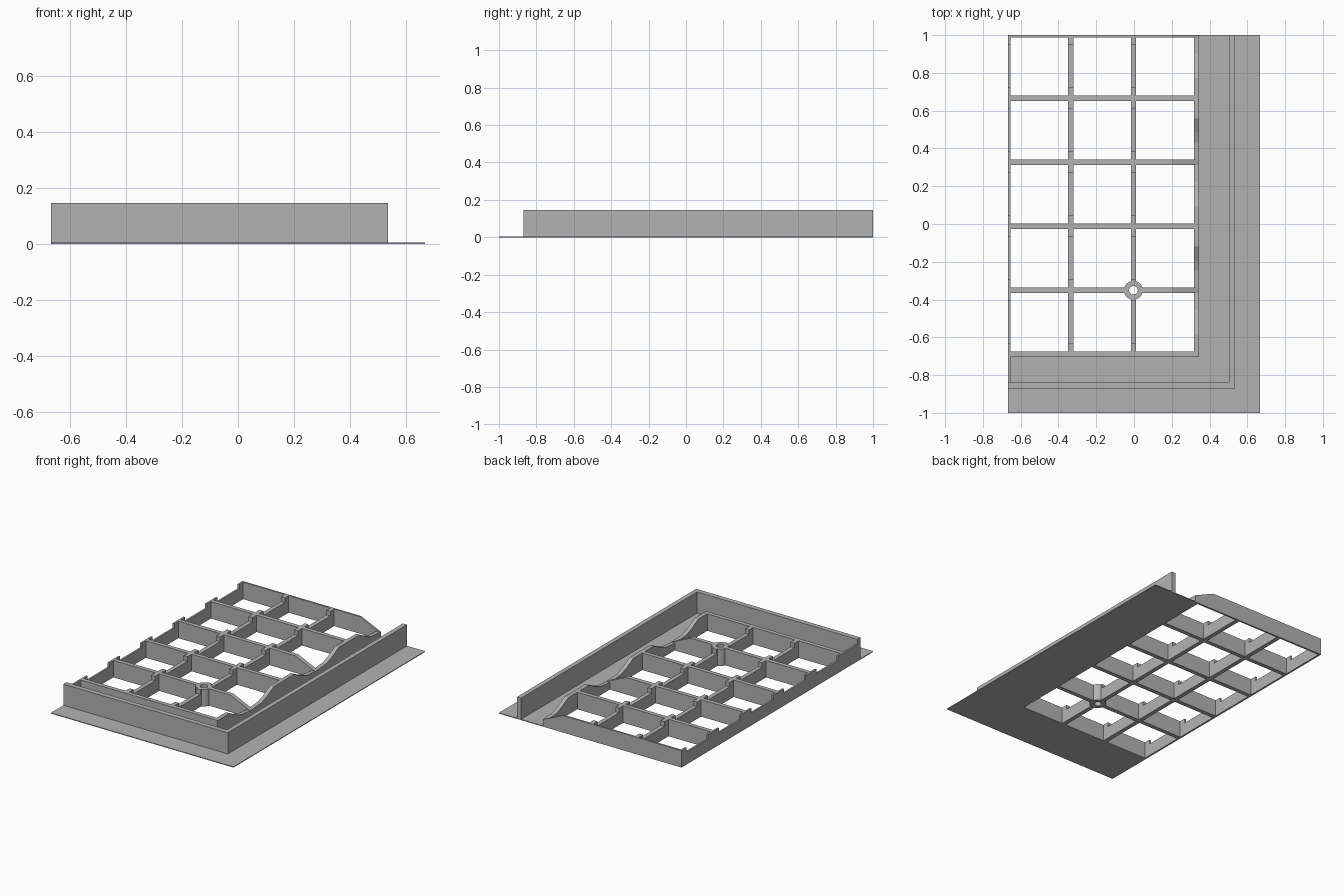
import bpy, bmesh, math

cube = bpy.data.objects.get("Cube")
if cube:
    bpy.data.objects.remove(cube, do_unlink=True)

grey = bpy.data.materials.new("plain_grey")
grey.use_nodes = True
COLOR = (0.45, 0.45, 0.45, 1)
grey.diffuse_color = COLOR
grey.node_tree.nodes["Principled BSDF"].inputs["Base Color"].default_value = COLOR

# Main dimensions
X0, X1 = -0.667, 0.667
GRID_X, GRID_Y = 0.345, -0.705
PLATE, WALL, RIB = 0.005, 0.145, 0.112
NOTCH, LOW = 0.082, 0.047
HALF, THIN, PITCH = 0.014, 0.012, 0.339
ROWS = [0.666 - PITCH * i for i in range(5)]
COLS = [-0.335, -0.003]


def finish(name, bm):
    bmesh.ops.recalc_face_normals(bm, faces=bm.faces)
    mesh = bpy.data.meshes.new(name)
    bm.to_mesh(mesh)
    bm.free()
    mesh.materials.append(grey)
    obj = bpy.data.objects.new(name, mesh)
    bpy.context.collection.objects.link(obj)
    return obj


def prism(name, outline, axis, lo, hi):
    """Extrude a 2D outline along an axis between lo and hi."""
    place = {"x": lambda a, b, t: (t, a, b),
             "y": lambda a, b, t: (a, t, b),
             "z": lambda a, b, t: (a, b, t)}[axis]
    bm = bmesh.new()
    face = bm.faces.new([bm.verts.new(place(a, b, lo)) for a, b in outline])
    moved = bmesh.ops.extrude_face_region(bm, geom=[face])["geom"]
    step = place(0, 0, hi - lo)
    bmesh.ops.translate(bm, vec=step,
                        verts=[v for v in moved if isinstance(v, bmesh.types.BMVert)])
    return finish(name, bm)


def ell(x_in, y_in, x_out, y_out):
    """L-shaped outline following the front and left sides."""
    return [(X0, y_out), (x_out, y_out), (x_out, 1), (x_in, 1), (x_in, y_in), (X0, y_in)]


def cylinder(name, radius, z0, z1):
    ring = [math.tau * i / 32 for i in range(32)]
    return prism(name, [(COLS[1] + radius * math.cos(a), ROWS[3] + radius * math.sin(a))
                        for a in ring], "z", z0, z1)


# Thin flange and tall outer wall
prism("base_flange", ell(GRID_X - 0.01, GRID_Y + 0.01, X1, -1), "z", 0, PLATE)
prism("outer_wall", ell(0.505, -0.837, 0.535, -0.87), "z", 0, WALL)


# Lengthwise ribs, with a shallow notch in the middle of each cell
def notched(y_start):
    pts = [(1, 0), (1, RIB)]
    for row in ROWS:
        mid = row + PITCH / 2
        pts += [(mid + 0.113, RIB), (mid + 0.113, NOTCH),
                (mid - 0.113, NOTCH), (mid - 0.113, RIB)]
    return pts + [(y_start, RIB), (y_start, 0)]


prism("edge_rib", notched(-0.86), "x", X0, X0 + THIN)
long_ribs = [prism("long_rib", notched(GRID_Y), "x", x - HALF, x + HALF) for x in COLS]

# Scalloped rib: high at alternate rows, rounded valleys between
scallop = [(1, 0), (1, LOW)]
for i, row in enumerate(ROWS):
    if i % 2 == 0:
        rise = [(0.235, 0.055), (0.18, 0.075), (0.108, RIB)]
        scallop += [(row + d, z) for d, z in rise]
        if i < 4:
            scallop += [(row - d, z) for d, z in reversed(rise)]
    else:
        scallop.append((row, LOW))
scallop += [(GRID_Y, RIB), (GRID_Y, 0)]
prism("scalloped_rib", scallop, "x", 0.318, GRID_X)

# Cross ribs: those meeting a valley slope down at the end
straight = [(X0, 0), (GRID_X, 0), (GRID_X, RIB), (X0, RIB)]
sloped = [(X0, 0), (GRID_X, 0), (GRID_X, LOW), (0.2, RIB), (X0, RIB)]
prism("back_rib", sloped, "y", 1 - THIN, 1)
cross_ribs = [prism("cross_rib", sloped if i % 2 else straight, "y", y - HALF, y + HALF)
              for i, y in enumerate(ROWS)]

# Round boss with a hole through it and the ribs that meet there
boss = cylinder("screw_boss", 0.05, 0, RIB)
cutter = cylinder("hole_cutter", 0.023, -0.1, 0.3)
cutter.hide_render = True
for obj in (boss, long_ribs[1], cross_ribs[3]):
    mod = obj.modifiers.new("hole", "BOOLEAN")
    mod.operation = "DIFFERENCE"
    mod.solver = "EXACT"
    mod.object = cutter
    bpy.context.view_layer.objects.active = obj
    bpy.ops.object.modifier_apply(modifier=mod.name)
bpy.data.objects.remove(cutter, do_unlink=True)

bpy.ops.object.select_all(action="DESELECT")
boss.select_set(True)
bpy.context.view_layer.objects.active = boss
bpy.ops.object.shade_smooth_by_angle()
